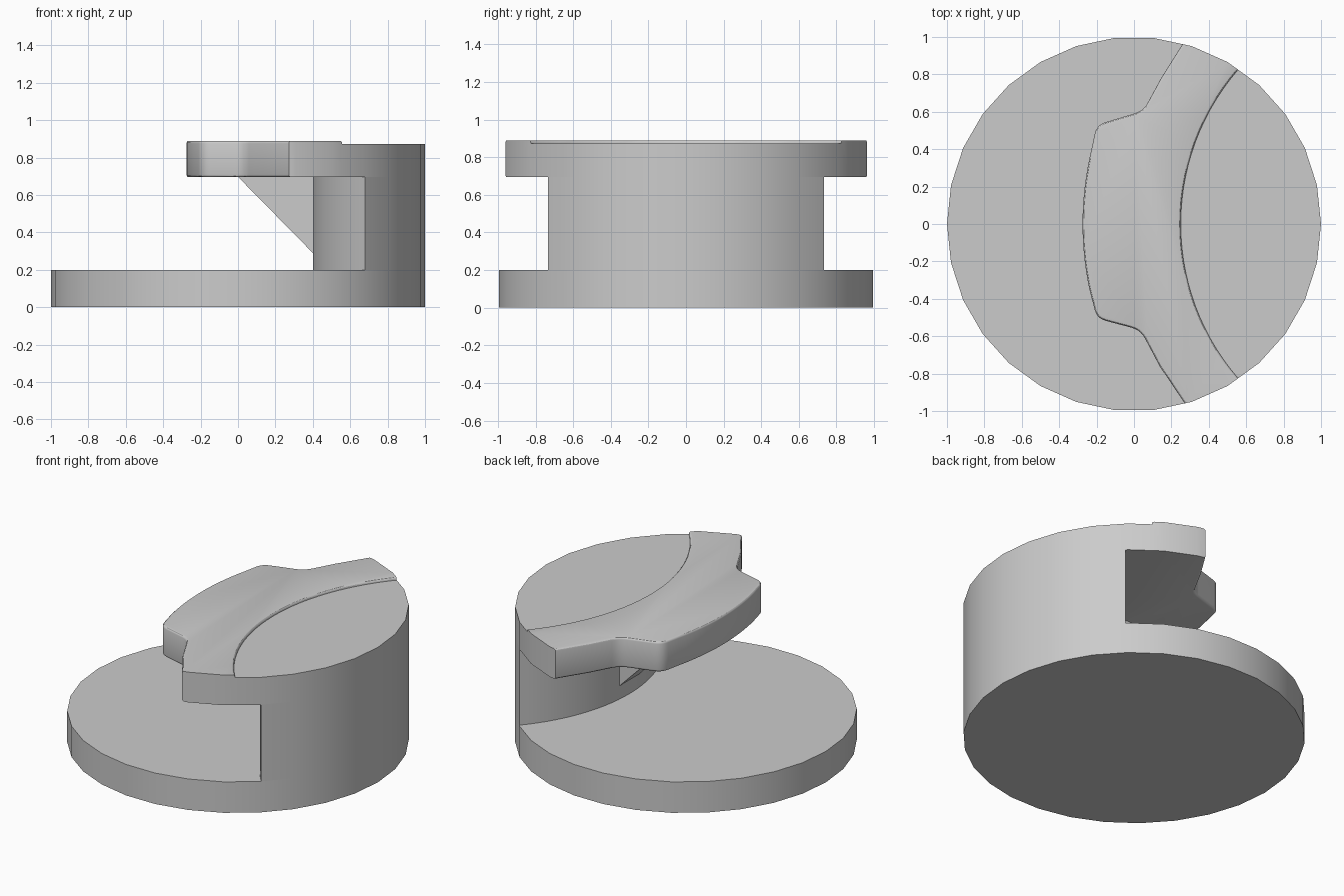
import bpy, bmesh, math
from mathutils import Vector

if "Cube" in bpy.data.objects:
    bpy.data.objects.remove(bpy.data.objects["Cube"], do_unlink=True)

SIDES = 30
STEP = 2 * math.pi / SIDES

grey = bpy.data.materials.new("plain grey")
grey.use_nodes = True
grey.diffuse_color = (0.6, 0.6, 0.6, 1)
grey.node_tree.nodes["Principled BSDF"].inputs["Base Color"].default_value = (0.6, 0.6, 0.6, 1)


def rim_point(a):
    """Point on the many-sided rim at angle a."""
    r = math.cos(STEP / 2) / math.cos(a % STEP - STEP / 2)
    return Vector((r * math.cos(a), r * math.sin(a)))


def rim(a0, a1):
    """Rim from angle a0 up to a1, with the corners between."""
    first, last = math.floor(a0 / STEP) + 1, math.ceil(a1 / STEP)
    return [rim_point(a) for a in [a0] + [k * STEP for k in range(first, last)] + [a1]]


def bow(x0, end, n=28):
    """Arc from the lower rim to the upper rim, bulging to x0 in the middle."""
    d = end.x - x0
    r = (d * d + end.y ** 2) / (2 * d)
    half = math.asin(end.y / r)
    angles = [half * (2 * i / n - 1) for i in range(n + 1)]
    return [Vector((x0 + r - r * math.cos(a), r * math.sin(a))) for a in angles]


def rounded(a, b, c, r, n=5):
    """Rounded corner b on the path a-b-c."""
    p, q = b + (a - b).normalized() * r, b + (c - b).normalized() * r
    ts = [i / n for i in range(n + 1)]
    return [p * (1 - t) ** 2 + b * 2 * t * (1 - t) + q * t * t for t in ts]


def slab(name, outline, z0, z1, soften=None):
    """Upright prism; soften(edge) picks the edges to round."""
    bm = bmesh.new()
    face = bm.faces.new([bm.verts.new((p.x, p.y, z0)) for p in outline])
    top = bmesh.ops.extrude_face_region(bm, geom=[face])["geom"]
    for v in top:
        if isinstance(v, bmesh.types.BMVert):
            v.co.z = z1
    bmesh.ops.recalc_face_normals(bm, faces=bm.faces)
    if soften:
        bmesh.ops.bevel(bm, geom=[e for e in bm.edges if soften(e)], offset=0.014,
                        segments=3, profile=0.5, affect='EDGES', clamp_overlap=True)
    mesh = bpy.data.meshes.new(name)
    bm.to_mesh(mesh)
    bm.free()
    obj = bpy.data.objects.new(name, mesh)
    bpy.context.collection.objects.link(obj)
    mesh.materials.append(grey)
    bpy.ops.object.select_all(action='DESELECT')
    obj.select_set(True)
    bpy.context.view_layer.objects.active = obj
    bpy.ops.object.shade_smooth_by_angle(angle=math.radians(30))
    return obj


def lens(x0, a):
    """Area between a bowed front and the rim."""
    return rim(-a, a) + bow(x0, rim_point(a))[-2:0:-1]


# Base disc
slab("base_disc", rim(0, 2 * math.pi)[:-1], 0, 0.2)

# Supporting wall and the panel on top of it
wall_angle, panel_angle = math.radians(47.2), math.radians(56)
slab("back_wall", lens(0.4, wall_angle), 0.2, 0.695)
slab("top_panel", lens(0.25, panel_angle), 0.695, 0.872)

# Overhanging shelf: front edge with shoulders, back edge along the panel
up_a, low_a = math.radians(74.9), math.radians(-74.2)
up_mid, low_mid = Vector((0.145, 0.78)), Vector((0.137, -0.76))
up_knee, low_knee = Vector((0.05, 0.605)), Vector((0.035, -0.567))
up_nose, low_nose = Vector((-0.2, 0.53)), Vector((-0.198, -0.505))
front = [Vector((-0.275 + 0.3 * y * y, y)) for y in [0.4 - i * 0.05 for i in range(16)]]
outline = (rim(panel_angle, up_a) + [up_mid]
           + rounded(up_mid, up_knee, up_nose, 0.05)
           + rounded(up_knee, up_nose, front[0], 0.05)
           + front
           + rounded(front[-1], low_nose, low_knee, 0.05)
           + rounded(low_nose, low_knee, low_mid, 0.05)
           + [low_mid] + rim(low_a, -panel_angle)
           + bow(0.25, rim_point(panel_angle))[1:-1])


def on_rim(v):
    p = v.co.xy
    return (p - rim_point(math.atan2(p.y, p.x))).length < 1e-4


def shelf_edge(e):
    flat = abs(e.verts[0].co.z - e.verts[1].co.z) < 1e-5
    back = all(v.co.x > 0.249 and abs(v.co.y) < 0.84 for v in e.verts)
    low = e.verts[0].co.z < 0.8
    return flat and not all(on_rim(v) for v in e.verts) and not (back and low)


slab("shelf", outline, 0.695, 0.89, shelf_edge)

# Triangular bracket under the shelf
bracket = slab("bracket", [Vector(p) for p in ((0, 0.697), (0.42, 0.27), (0.42, 0.697))], -0.1, 0.1)
for v in bracket.data.vertices:
    v.co = (v.co.x, -v.co.z, v.co.y)
